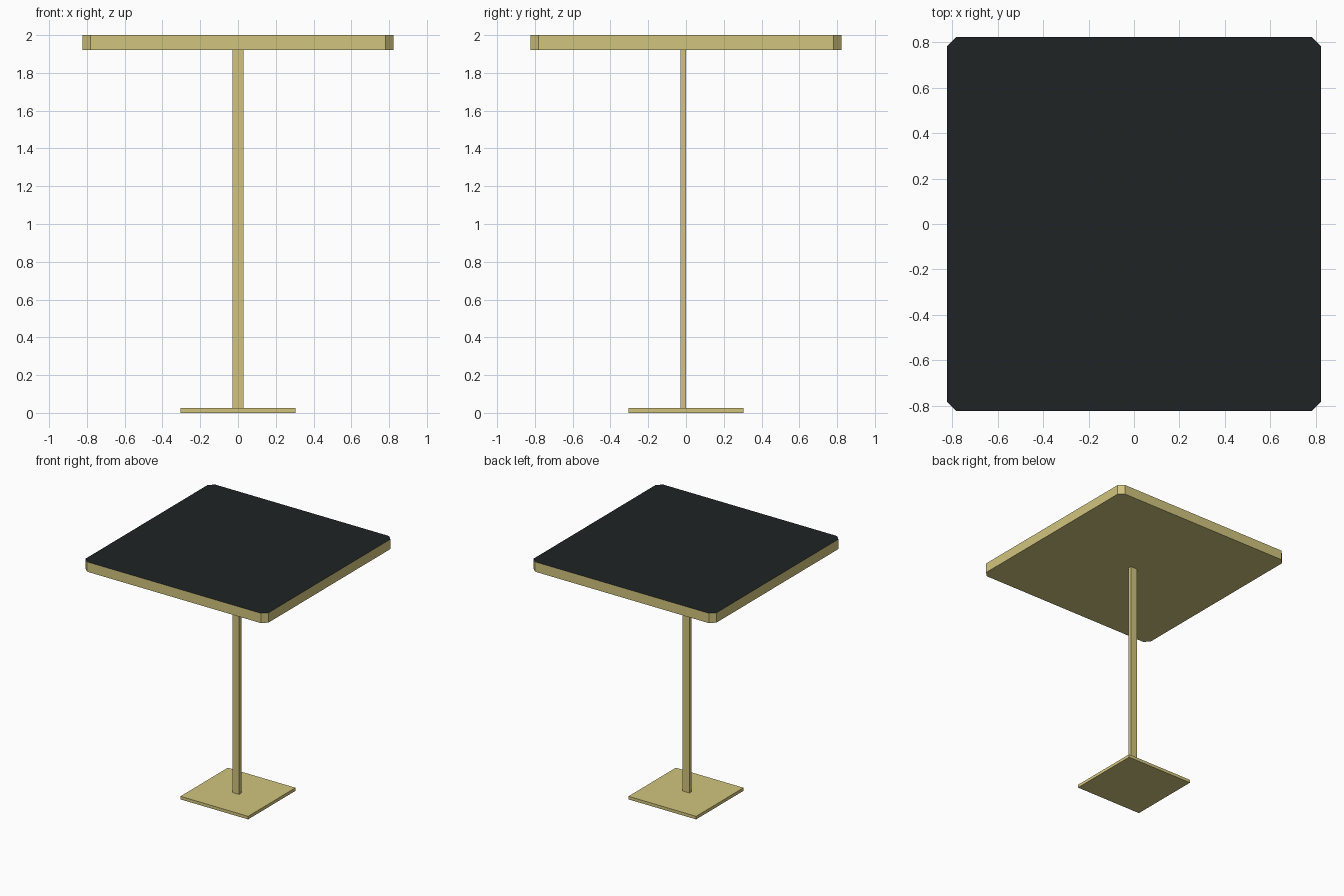
import bpy, bmesh

if "Cube" in bpy.data.objects:
    bpy.data.objects.remove(bpy.data.objects["Cube"])


def material(name, color):
    m = bpy.data.materials.new(name)
    m.diffuse_color = (*color, 1)
    m.use_nodes = True
    m.node_tree.nodes["Principled BSDF"].inputs["Base Color"].default_value = m.diffuse_color
    return m


tan = material("tan", (0.64, 0.56, 0.21))
dark = material("dark", (0.013, 0.017, 0.017))


def prism(name, outline, z0, z1, mats):
    """Extrude a flat outline from z0 to z1; the upper face uses the last material."""
    bm = bmesh.new()
    bottom = bm.faces.new([bm.verts.new((x, y, z0)) for x, y in outline])
    ext = bmesh.ops.extrude_face_region(bm, geom=[bottom], use_keep_orig=True)
    verts = [g for g in ext["geom"] if isinstance(g, bmesh.types.BMVert)]
    bmesh.ops.translate(bm, verts=verts, vec=(0, 0, z1 - z0))
    bmesh.ops.recalc_face_normals(bm, faces=bm.faces)
    for f in bm.faces:
        if f.normal.z > 0.9:
            f.material_index = len(mats) - 1
    me = bpy.data.meshes.new(name)
    bm.to_mesh(me)
    bm.free()
    for m in mats:
        me.materials.append(m)
    ob = bpy.data.objects.new(name, me)
    bpy.context.collection.objects.link(ob)
    return ob


def rect(x0, x1, y0, y1):
    return [(x0, y0), (x1, y0), (x1, y1), (x0, y1)]


# Square foot plate
prism("base_plate", rect(-0.304, 0.304, -0.304, 0.304), 0, 0.025, [tan])

# Flat post, set just in front of the centre
prism("post", rect(-0.03, 0.03, -0.03, 0), 0.025, 1.92, [tan])

# Table top with clipped corners and a dark upper surface
h, c = 0.822, 0.782
prism("table_top", [(-c, -h), (c, -h), (h, -c), (h, c),
                    (c, h), (-c, h), (-h, c), (-h, -c)], 1.92, 2.0, [tan, dark])
